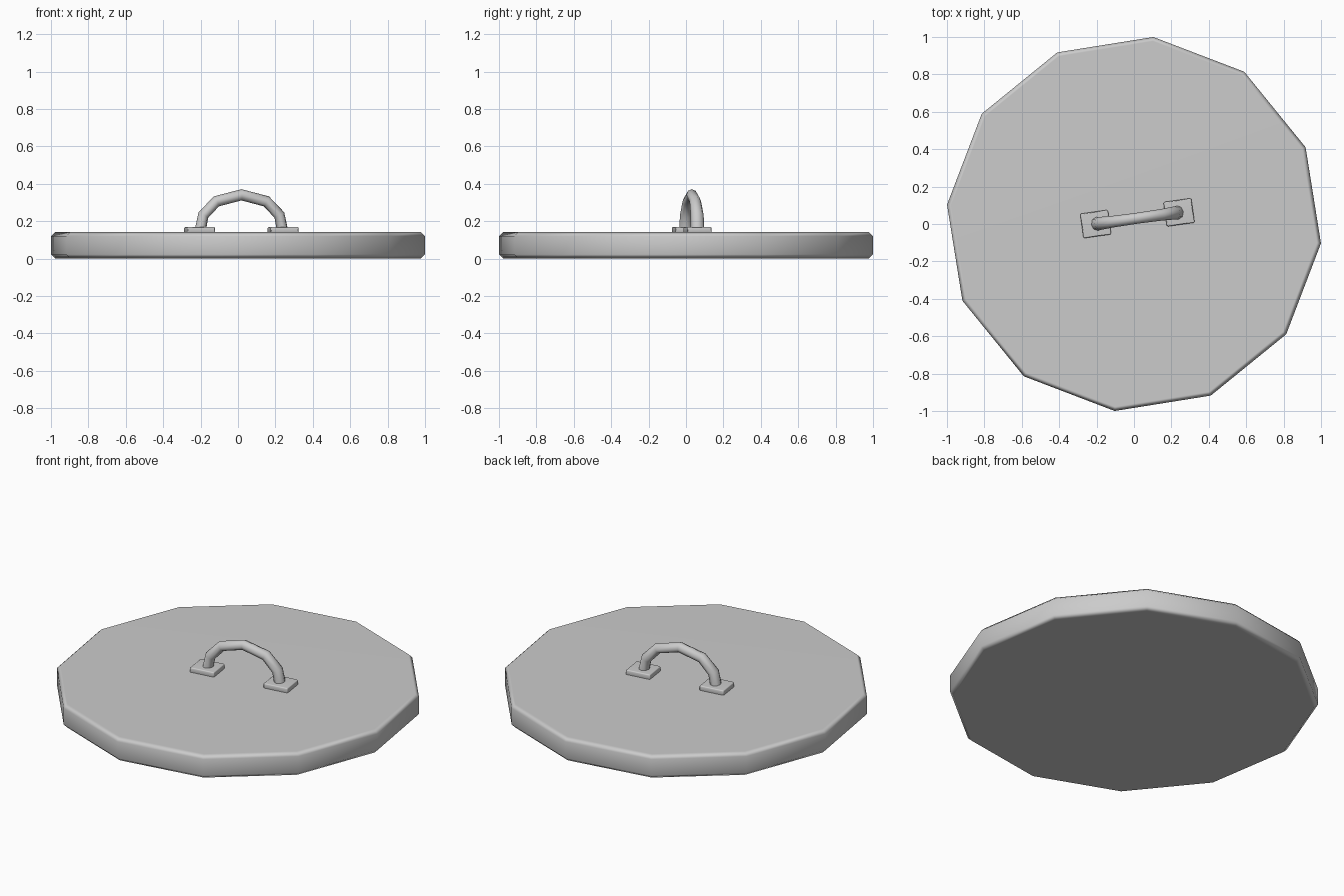
import bpy
import math
from mathutils import Matrix, Vector

if "Cube" in bpy.data.objects:
    bpy.data.objects.remove(bpy.data.objects["Cube"])

LID_TOP = 0.142
HANDLE = Matrix.Translation((0.018, 0.031, 0)) @ Matrix.Rotation(math.radians(8), 4, 'Z')


def soften(obj, width, limit):
    """Single chamfer with smooth, face-weighted shading."""
    for poly in obj.data.polygons:
        poly.use_smooth = True
    bev = obj.modifiers.new("chamfer", 'BEVEL')
    bev.width = width
    bev.segments = 1
    bev.limit_method = 'ANGLE'
    bev.angle_limit = math.radians(limit)
    obj.modifiers.new("weighted_normals", 'WEIGHTED_NORMAL')


def mesh_object(name, verts, faces):
    mesh = bpy.data.meshes.new(name)
    mesh.from_pydata(verts, [], faces)
    mesh.update()
    obj = bpy.data.objects.new(name, mesh)
    bpy.context.collection.objects.link(obj)
    return obj


# Twelve-sided lid disc
sides, radius = 12, 1.005
angles = [math.radians(-5.9 + 360 * i / sides) for i in range(sides)]
verts = [(radius * math.cos(a), radius * math.sin(a), z) for z in (0, LID_TOP) for a in angles]
faces = [(i, (i + 1) % sides, (i + 1) % sides + sides, i + sides) for i in range(sides)]
faces += [tuple(reversed(range(sides))), tuple(range(sides, 2 * sides))]
lid = mesh_object("lid", verts, faces)
soften(lid, 0.022, 40)

# Mounting plates under each handle end
for side, label in ((-1, "left"), (1, "right")):
    bpy.ops.mesh.primitive_cube_add(size=1)
    plate = bpy.context.object
    plate.name = f"handle_plate_{label}"
    plate.data.transform(Matrix.Diagonal((0.15, 0.132, 0.035, 1)))
    plate.data.transform(HANDLE @ Matrix.Translation((side * 0.225, 0, 0.1525)))
    soften(plate, 0.006, 40)

# Arched handle: octagonal tube swept along a half path mirrored left to right
half = [(-0.222, 0.15, 0.037), (-0.205, 0.233, 0.035), (-0.135, 0.306, 0.031)]
path = half + [(0, 0.341, 0.029)] + [(-s, z, w) for s, z, w in reversed(half)]
ring = 8
verts, faces = [], []
for i, (s, z, width) in enumerate(path):
    a, b = path[max(i - 1, 0)], path[min(i + 1, len(path) - 1)]
    tangent = Vector((b[0] - a[0], 0, b[1] - a[1])).normalized()
    normal = Vector((-tangent.z, 0, tangent.x))
    for k in range(ring):
        t = 2 * math.pi * k / ring
        offset = normal * (0.03 * math.cos(t)) + Vector((0, width * math.sin(t), 0))
        verts.append(HANDLE @ (Vector((s, 0, z)) + offset))
for i in range(len(path) - 1):
    for k in range(ring):
        k2 = (k + 1) % ring
        faces.append((i * ring + k, i * ring + k2, (i + 1) * ring + k2, (i + 1) * ring + k))
last = (len(path) - 1) * ring
faces += [tuple(reversed(range(ring))), tuple(range(last, last + ring))]
handle = mesh_object("handle", verts, faces)

# Consistent outward normals and smooth shading on the handle
bpy.ops.object.select_all(action='DESELECT')
handle.select_set(True)
bpy.context.view_layer.objects.active = handle
bpy.ops.object.mode_set(mode='EDIT')
bpy.ops.mesh.select_all(action='SELECT')
bpy.ops.mesh.normals_make_consistent(inside=False)
bpy.ops.object.mode_set(mode='OBJECT')
bpy.ops.object.shade_smooth_by_angle(angle=math.radians(60))
